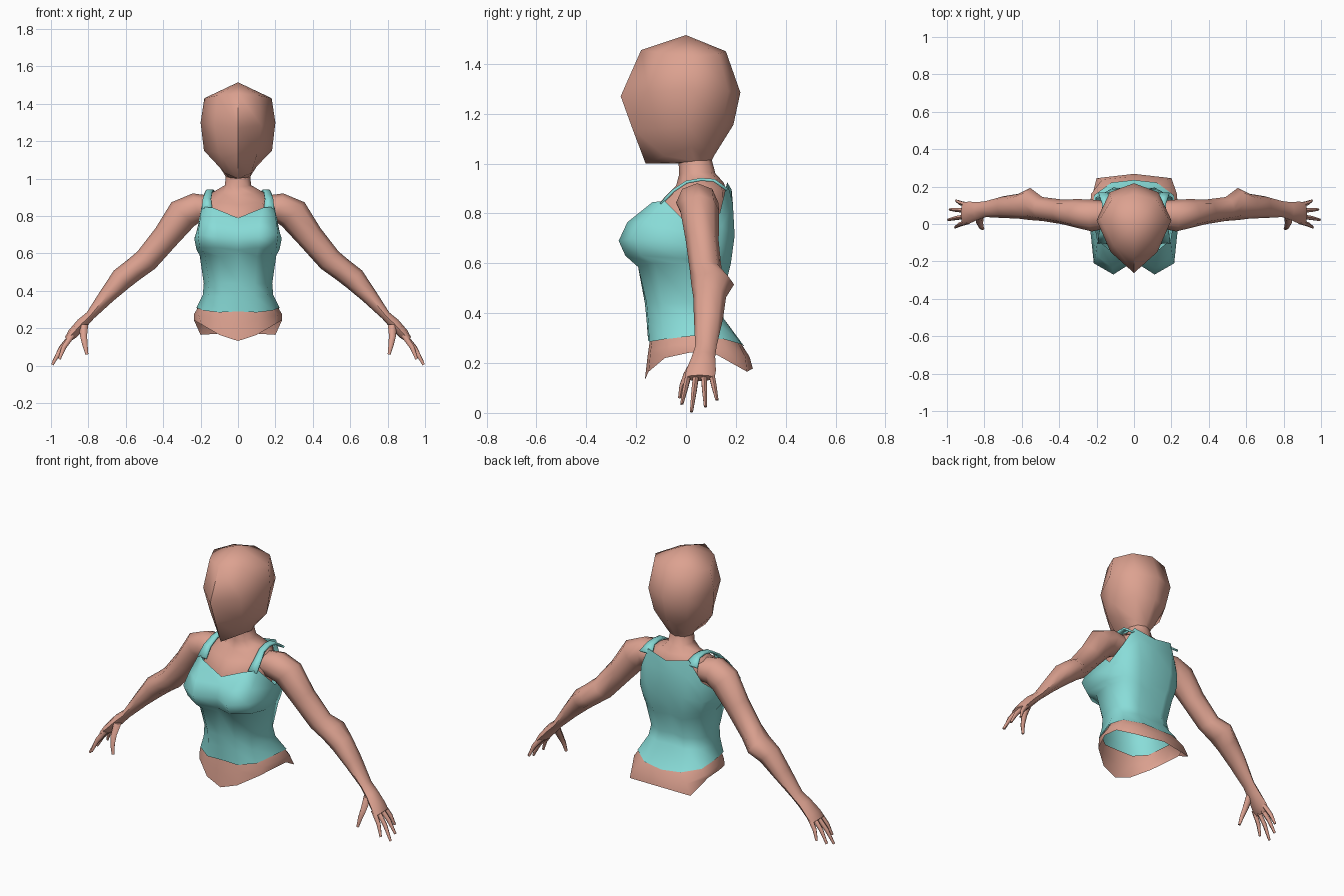
import bpy, bmesh, math
from mathutils import Vector


def material(name, rgb):
    m = bpy.data.materials.new(name)
    m.diffuse_color = (*rgb, 1)
    return m


SKIN = material("warm_skin", (0.72, 0.36, 0.28))
TEAL = material("teal_cloth", (0.25, 0.72, 0.69))


def finish(name, bm, mat, recalc=False, mirror=False):
    bmesh.ops.remove_doubles(bm, verts=bm.verts, dist=1e-5)
    if recalc:
        bmesh.ops.recalc_face_normals(bm, faces=bm.faces)
    me = bpy.data.meshes.new(name)
    bm.to_mesh(me)
    bm.free()
    me.materials.append(mat)
    ob = bpy.data.objects.new(name, me)
    bpy.context.collection.objects.link(ob)
    if mirror:
        ob.modifiers.new("Mirror", 'MIRROR').use_clip = False
    bpy.ops.object.select_all(action='DESELECT')
    ob.select_set(True)
    bpy.context.view_layer.objects.active = ob
    bpy.ops.object.shade_smooth_by_angle(angle=math.radians(60))
    return ob


def skin_rings(bm, rings, caps=False):
    rows = [[bm.verts.new(p) for p in r] for r in rings]
    n = len(rows[0])
    for a, b in zip(rows, rows[1:]):
        for i in range(n):
            j = (i + 1) % n
            bm.faces.new((a[i], b[i], b[j], a[j]))
    if caps:
        bm.faces.new(rows[0])
        bm.faces.new(rows[-1][::-1])


def body_loft(name, halves, mat):
    """Half rings, front centre to back centre, listed from the top down."""
    bm = bmesh.new()
    rings = [h + [(-x, y, z) for x, y, z in h[-2:0:-1]] for h in halves]
    skin_rings(bm, rings)
    return finish(name, bm, mat)


def tube(bm, path, sides):
    """Path of (x, y, z, radius in the arm plane, radius along y)."""
    c = [Vector(p[:3]) for p in path]
    rings = []
    for i, p in enumerate(path):
        t = c[min(i + 1, len(c) - 1)] - c[max(i - 1, 0)]
        nrm = Vector((-t.z, 0, t.x)).normalized()
        rings.append([c[i] + nrm * p[3] * math.cos(2 * math.pi * k / sides)
                      + Vector((0, p[4] * math.sin(2 * math.pi * k / sides), 0))
                      for k in range(sides)])
    skin_rings(bm, rings, caps=True)


# Head: wedge-shaped face, rounded back, tapering under the jaw to the neck
body_loft("head", [
    [(0, 0, 1.515)] * 5,
    [(0, -.18, 1.455), (.11, -.11, 1.445), (.18, .03, 1.43), (.12, .13, 1.44), (0, .16, 1.45)],
    [(0, -.262, 1.27), (.125, -.15, 1.285), (.2, .02, 1.30), (.13, .17, 1.29), (0, .218, 1.285)],
    [(0, -.215, 1.14), (.105, -.115, 1.14), (.182, .01, 1.15), (.11, .145, 1.155), (0, .19, 1.155)],
    [(0, -.162, 1.0), (.07, -.085, 1.03), (.10, .02, 1.065), (.07, .09, 1.04), (0, .115, 1.035)],
    [(0, -.03, 1.0), (.045, -.01, 1.005), (.065, .035, 1.01), (.045, .085, 1.01), (0, .102, 1.01)],
], SKIN)

# Neck, shoulders and upper chest
body_loft("neck_and_chest", [
    [(0, -.03, 1.02), (.045, -.01, 1.02), (.065, .035, 1.02), (.045, .085, 1.02), (0, .102, 1.02)],
    [(0, -.028, .955), (.05, -.01, .96), (.07, .045, .965), (.05, .10, .965), (0, .118, .96)],
    [(0, -.04, .91), (.08, -.015, .92), (.13, .05, .93), (.08, .13, .93), (0, .15, .925)],
    [(0, -.09, .86), (.13, -.055, .875), (.20, .045, .90), (.13, .145, .895), (0, .17, .88)],
    [(0, -.15, .79), (.15, -.105, .83), (.205, .04, .80), (.14, .15, .80), (0, .165, .80)],
    [(0, -.15, .70), (.14, -.11, .70), (.19, .04, .68), (.13, .14, .70), (0, .15, .70)],
], SKIN)

# Top: neckline, bust, waist and flared hem
bust = [
    [(0, -.157, .79), (.135, -.135, .845), (.195, -.085, .85), (.218, .04, .725),
     (.20, .135, .80), (.135, .165, .925), (0, .183, .895)],
    [(0, -.175, .75), (.115, -.235, .765), (.205, -.165, .77), (.224, .035, .71),
     (.20, .145, .75), (.12, .188, .84), (0, .183, .83)],
    [(0, -.20, .68), (.11, -.27, .69), (.215, -.21, .70), (.234, -.03, .68),
     (.205, .14, .68), (.11, .195, .71), (0, .175, .71)],
    [(0, -.195, .62), (.11, -.243, .63), (.205, -.18, .63), (.222, -.02, .62),
     (.19, .13, .61), (.10, .18, .60), (0, .155, .60)],
]
waist = [
    [(0, -.182, .59), (.10, -.192, .585), (.178, -.125, .60), (.205, .01, .59),
     (.18, .125, .58), (.09, .17, .56), (0, .145, .56)],
    [(0, -.165, .44), (.09, -.158, .44), (.155, -.095, .44), (.183, .02, .44),
     (.16, .10, .44), (.08, .14, .44), (0, .125, .44)],
    [(0, -.158, .37), (.09, -.152, .37), (.16, -.095, .37), (.188, .025, .38),
     (.17, .11, .38), (.09, .15, .38), (0, .14, .38)],
    [(0, -.152, .29), (.10, -.147, .285), (.185, -.09, .295), (.222, .04, .31),
     (.212, .155, .295), (.12, .222, .275), (0, .235, .265)],
]
body_loft("tank_top", bust + waist, TEAL)

# Shoulder straps, flat ribbons over the shoulders
bm = bmesh.new()
strap = [(.166, -.105, .842, .028), (.166, -.055, .895, .022), (.156, 0, .931, .018),
         (.150, .06, .942, .018), (.150, .115, .938, .022), (.150, .168, .90, .04)]
rows = [[bm.verts.new((x + s * w, y, z)) for s in (-1, 1)] for x, y, z, w in strap]
for a, b in zip(rows, rows[1:]):
    bm.faces.new((a[0], a[1], b[1], b[0]))
ob = finish("straps", bm, TEAL, mirror=True)
sol = ob.modifiers.new("Thickness", 'SOLIDIFY')
sol.thickness = 0.012

# Hips: open band with high-cut leg openings
body_loft("hips", [
    [(0, -.143, .305), (.10, -.135, .30), (.175, -.08, .31), (.205, .04, .325),
     (.20, .14, .31), (.115, .205, .29), (0, .22, .28)],
    [(0, -.155, .22), (.11, -.142, .25), (.21, -.06, .27), (.236, .05, .275),
     (.23, .16, .26), (.17, .238, .225), (0, .255, .225)],
    [(0, -.165, .132), (.10, -.15, .165), (.195, -.085, .22), (.235, .02, .243),
     (.232, .12, .235), (.20, .245, .165), (0, .268, .178)],
], SKIN)

# Arms down to the palms
bm = bmesh.new()
tube(bm, [(.16, .05, .84, .07, .075), (.225, .045, .843, .08, .085),
          (.295, .055, .81, .088, .078), (.385, .065, .69, .072, .066),
          (.49, .08, .565, .066, .064), (.555, .107, .515, .062, .086),
          (.62, .095, .465, .062, .066), (.70, .09, .375, .044, .058),
          (.79, .08, .268, .025, .043), (.835, .07, .225, .030, .047),
          (.885, .06, .17, .028, .06), (.912, .055, .14, .018, .06)], 8)
finish("arms", bm, SKIN, recalc=True, mirror=True)

# Fingers and thumbs
bm = bmesh.new()
tips = [(.955, -.017, .035), (.993, .022, .005), (.985, .078, .025), (.95, .124, .052)]
for i, (x, y, z) in enumerate(tips):
    by = .013 + i * .029
    tube(bm, [(.885, by, .165, .016, .014),
              ((.905 + x) / 2, (by + y) / 2, (.15 + z) / 2 + .008, .013, .012),
              (x, y, z, .007, .007)], 6)
tube(bm, [(.825, .045, .22, .024, .024), (.826, .008, .16, .019, .019),
          (.818, -.015, .11, .014, .013), (.808, -.025, .06, .008, .008)], 6)
finish("fingers", bm, SKIN, recalc=True, mirror=True)
